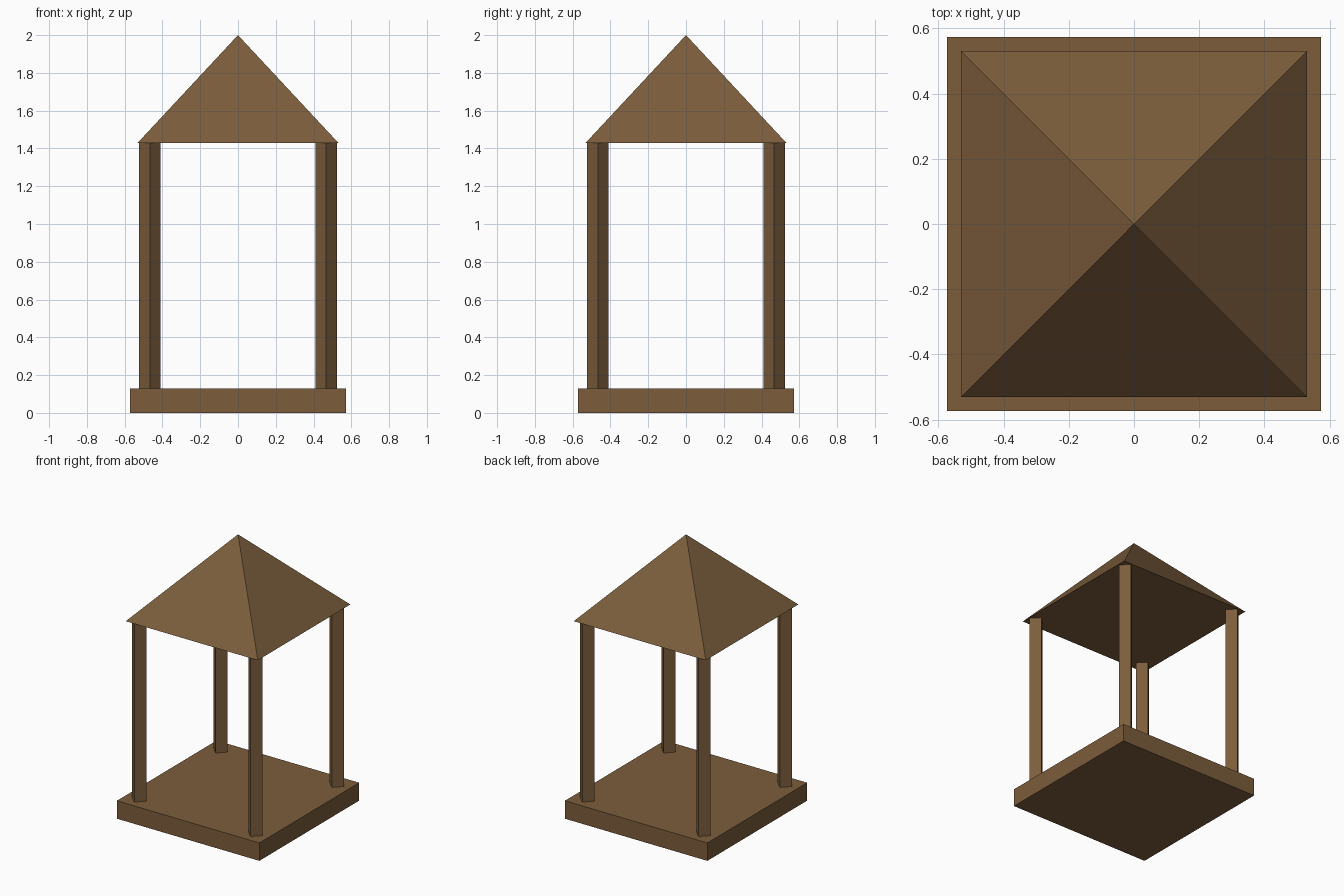
import bpy
import math

if "Cube" in bpy.data.objects:
    bpy.data.objects.remove(bpy.data.objects["Cube"])

wood = bpy.data.materials.new("brown_wood")
wood.diffuse_color = (0.2, 0.11, 0.045, 1)
wood.use_nodes = True
wood.node_tree.nodes["Principled BSDF"].inputs["Base Color"].default_value = wood.diffuse_color


def prism(name, x, y, z0, z1, r_bottom, r_top, turn=0.0):
    """Four-sided column or pyramid between two heights."""
    bpy.ops.mesh.primitive_cone_add(
        vertices=4, radius1=r_bottom, radius2=r_top, depth=z1 - z0,
        location=(x, y, (z0 + z1) / 2), rotation=(0, 0, turn))
    obj = bpy.context.object
    obj.name = name
    bpy.ops.object.transform_apply(location=False, rotation=True, scale=True)
    obj.data.materials.append(wood)
    return obj


BASE_TOP, EAVES, PEAK = 0.13, 1.43, 2.0
QUARTER = math.pi / 4
DIAG = math.sqrt(2)

# Square floor slab
prism("floor_slab", 0, 0, 0, BASE_TOP, 0.573 * DIAG, 0.573 * DIAG, QUARTER)

# Four slim posts, set corner-on to the front
for side_y, row in ((-1, "front"), (1, "back")):
    for side_x, col in ((-1, "left"), (1, "right")):
        prism(f"{row}_{col}_post", side_x * 0.467, side_y * 0.467,
              BASE_TOP, EAVES, 0.057, 0.057)

# Pyramid roof with a closed underside
prism("roof", 0, 0, EAVES, PEAK, 0.531 * DIAG, 0, QUARTER)
